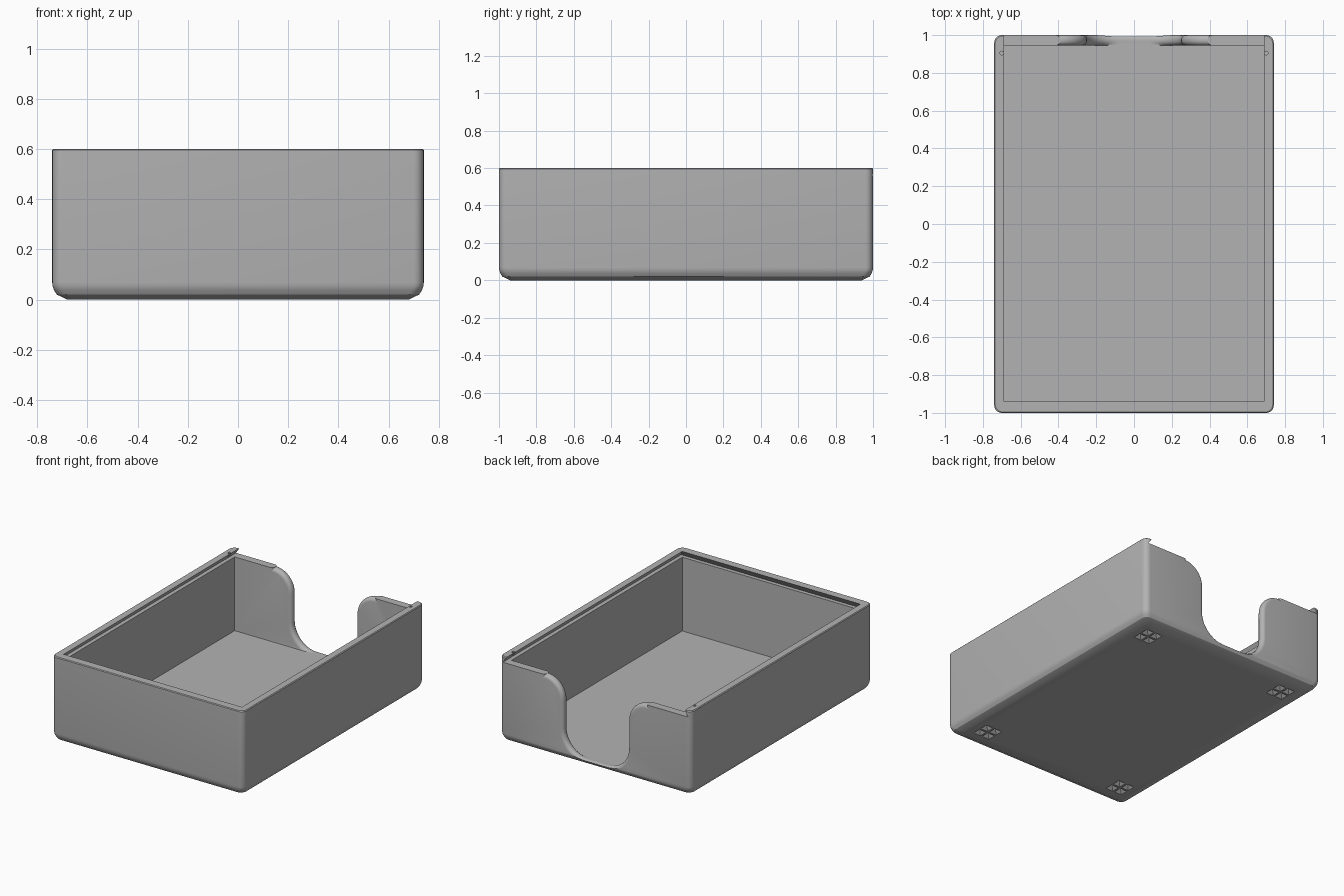
import bpy, bmesh, math

cube = bpy.data.objects.get("Cube")
if cube:
    bpy.data.objects.remove(cube, do_unlink=True)

FLOOR = 0.045   # inside floor height
SHELF = 0.56    # height of the ledge that carries a sliding lid

grey = bpy.data.materials.new("plain_grey")
grey.use_nodes = True
grey.diffuse_color = (0.45, 0.45, 0.45, 1)
grey.node_tree.nodes["Principled BSDF"].inputs["Base Color"].default_value = (0.45, 0.45, 0.45, 1)


def new_object(name, bm):
    bmesh.ops.recalc_face_normals(bm, faces=bm.faces)
    mesh = bpy.data.meshes.new(name)
    bm.to_mesh(mesh)
    bm.free()
    mesh.materials.append(grey)
    obj = bpy.data.objects.new(name, mesh)
    bpy.context.collection.objects.link(obj)
    return obj


def loft(name, rings):
    """Skin a list of closed rings and cap both ends."""
    bm = bmesh.new()
    loops = [[bm.verts.new(p) for p in ring] for ring in rings]
    n = len(loops[0])
    for a, b in zip(loops, loops[1:]):
        for i in range(n):
            j = (i + 1) % n
            bm.faces.new((a[i], a[j], b[j], b[i]))
    bm.faces.new(loops[0])
    bm.faces.new(loops[-1])
    return new_object(name, bm)


def arc(cx, cy, r, start, end, steps):
    return [(cx + r * math.cos(math.radians(start + (end - start) * i / steps)),
             cy + r * math.sin(math.radians(start + (end - start) * i / steps)))
            for i in range(steps + 1)]


def rounded_ring(hx, hy, r, z):
    pts = []
    for k, (sx, sy) in enumerate(((1, 1), (-1, 1), (-1, -1), (1, -1))):
        pts += arc(sx * (hx - r), sy * (hy - r), r, 90 * k, 90 * k + 90, 6)
    return [(x, y, z) for x, y in pts]


def rect_ring(hx, y0, y1, z):
    return [(-hx, y0, z), (hx, y0, z), (hx, y1, z), (-hx, y1, z)]


def cut(target, cutter):
    cutter.hide_render = True
    mod = target.modifiers.new("cut", 'BOOLEAN')
    mod.operation = 'DIFFERENCE'
    mod.solver = 'EXACT'
    mod.object = cutter
    bpy.context.view_layer.objects.active = target
    bpy.ops.object.modifier_apply(modifier=mod.name)
    bpy.data.objects.remove(cutter, do_unlink=True)


# Outer body: chamfered foot, softened bottom edge, tiny top bevel
levels = ((0.06, 0), (0.018, 0.02), (0.007, 0.038), (0.002, 0.052),
          (0, 0.068), (0, 0.595), (0.005, 0.6))
body = loft("box_body", [rounded_ring(0.74 - d, 1 - d, 0.04, z) for d, z in levels])

# Storage cavity
cut(body, loft("cavity_cutter", [rect_ring(0.687, -0.94, 0.945, z) for z in (FLOOR, 0.58)]))

# Dovetail lid groove, open at the back
cut(body, loft("lid_groove_cutter", [rect_ring(0.715, -0.967, 1.1, SHELF),
                                     rect_ring(0.682, -0.934, 1.1, 0.61)]))


# Thumb opening in the back wall, with rounded edges on both sides
def opening_ring(y, e, lowest):
    side = [(0.39 + e, 0.7), (0.39 + e, SHELF - 0.004 - e)]
    side += arc(0.4, SHELF - 0.15, 0.15 - e, 90, 180, 10)
    side += arc(0.08, FLOOR + 0.17, 0.17 + e, 0, -90, 10)
    side = [(x, max(z, lowest)) for x, z in side]
    whole = side + [(-x, z) for x, z in reversed(side)]
    return [(x, y, z) for x, z in whole]


R = 0.025
rings = [opening_ring(0.93, R, FLOOR)]
for deg in range(0, 91, 15):
    a = math.radians(deg)
    rings.append(opening_ring(0.945 + R * math.sin(a), R * (1 - math.cos(a)), FLOOR))
for deg in range(0, 91, 15):
    a = math.radians(deg)
    rings.append(opening_ring(0.975 + R * math.sin(a), R * (1 - math.cos(a)), 0.0))
rings[1:8] = [opening_ring(0.945 + R * (1 - math.cos(math.radians(d))),
                           R * (1 - math.sin(math.radians(d))), FLOOR)
              for d in range(0, 91, 15)]
rings.append(opening_ring(1.05, R, 0.0))
cut(body, loft("thumb_opening_cutter", rings))

# Small lid detent holes near the back ends of the rails
for s in (-1, 1):
    cut(body, loft("detent_cutter", [[(s * 0.7 + x, 0.905 + y, z) for x, y in
                                      arc(0, 0, 0.01, 0, 330, 11)] for z in (0.57, 0.62)]))

# Foot recesses: two-by-two pyramid pockets at each corner of the underside
bm = bmesh.new()
for sx in (-1, 1):
    for sy in (-1, 1):
        for ix in (-1, 1):
            for iy in (-1, 1):
                cx, cy = sx * 0.56 + ix * 0.036, sy * 0.81 + iy * 0.036
                base = [bm.verts.new((cx + x * 0.034, cy + y * 0.034, -0.005))
                        for x, y in ((-1, -1), (1, -1), (1, 1), (-1, 1))]
                tip = bm.verts.new((cx, cy, 0.028))
                bm.faces.new(base)
                for i in range(4):
                    bm.faces.new((base[i], base[(i + 1) % 4], tip))
cut(body, new_object("foot_pocket_cutter", bm))

bpy.ops.object.select_all(action='DESELECT')
body.select_set(True)
bpy.context.view_layer.objects.active = body
bpy.ops.object.shade_smooth_by_angle(angle=math.radians(30))
